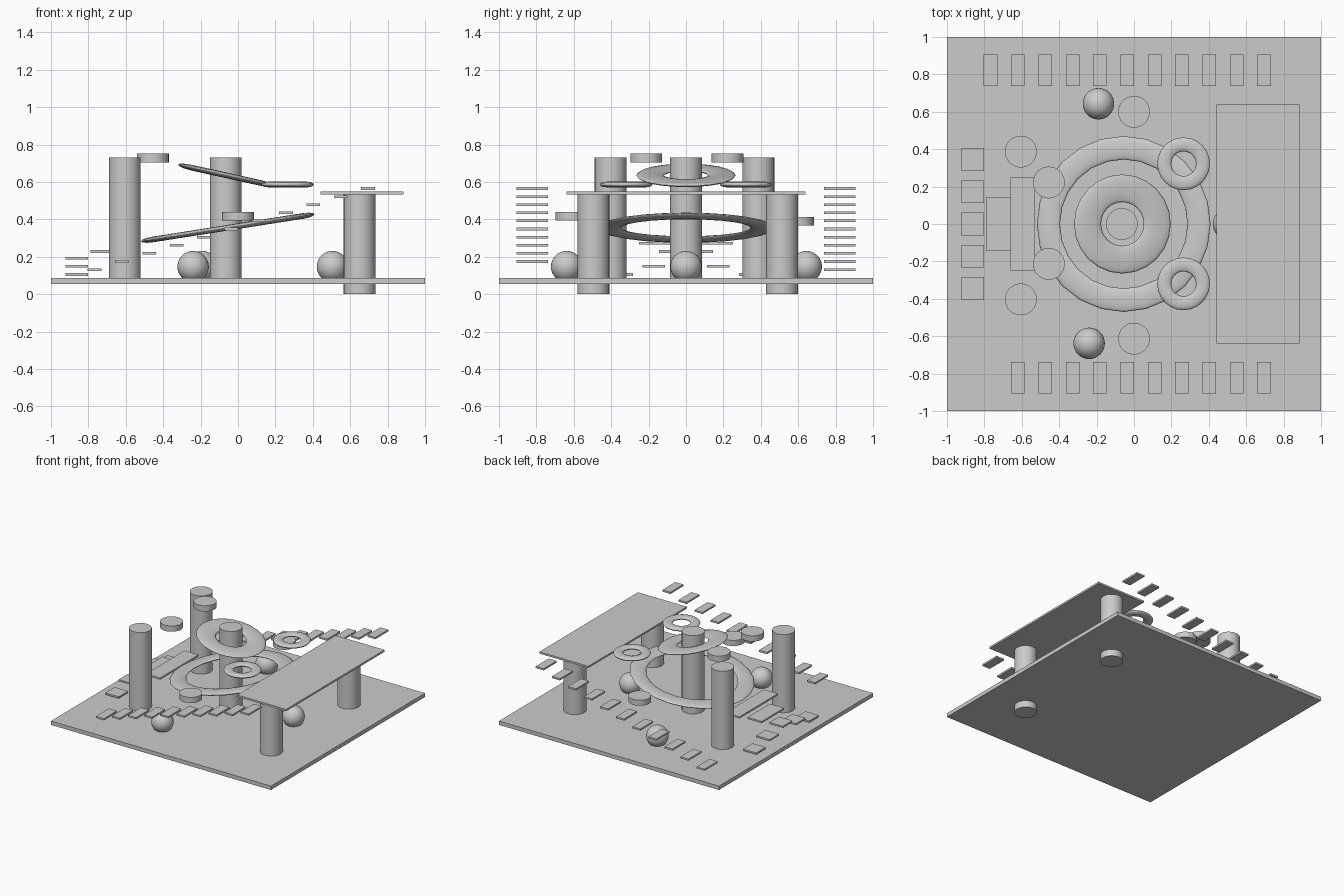
import bpy
from math import radians

if "Cube" in bpy.data.objects:
    bpy.data.objects.remove(bpy.data.objects["Cube"])


def finish(name):
    ob = bpy.context.object
    ob.name = name
    return ob


def box(name, x0, x1, y0, y1, z0, z1):
    bpy.ops.mesh.primitive_cube_add(size=1, location=((x0 + x1) / 2, (y0 + y1) / 2, (z0 + z1) / 2))
    ob = finish(name)
    ob.scale = (x1 - x0, y1 - y0, z1 - z0)
    return ob


def slab(name, x, y, z, w, d, t=0.014):
    return box(name, x - w / 2, x + w / 2, y - d / 2, y + d / 2, z - t / 2, z + t / 2)


def cylinder(name, x, y, z0, z1, r=0.085):
    bpy.ops.mesh.primitive_cylinder_add(vertices=32, radius=r, depth=z1 - z0,
                                        location=(x, y, (z0 + z1) / 2))
    bpy.ops.object.shade_smooth_by_angle()
    return finish(name)


def flat_ring(name, x, y, z, outer, inner, thickness, tilt=0.0):
    minor = (outer - inner) / 2
    bpy.ops.mesh.primitive_torus_add(major_segments=24, minor_segments=12,
                                     major_radius=(outer + inner) / 2, minor_radius=minor,
                                     location=(x, y, z), rotation=(0, radians(tilt), 0))
    bpy.ops.object.shade_smooth()
    ob = finish(name)
    ob.scale.z = thickness / (2 * minor)
    return ob


# Base and raised platform
box("base_plate", -1, 1, -1, 1, 0.055, 0.087)
box("raised_platform", 0.44, 0.885, -0.64, 0.64, 0.534, 0.549)

# Columns
cylinder("left_column_back", -0.605, 0.387, 0.06, 0.73)
cylinder("left_column_front", -0.605, -0.403, 0.06, 0.73)
cylinder("centre_column", -0.065, 0, 0.06, 0.73)
cylinder("platform_column_back", 0.65, 0.513, 0, 0.54)
cylinder("platform_column_front", 0.65, -0.495, 0, 0.54)

# Floating discs
cylinder("high_disc_back", -0.455, 0.222, 0.705, 0.752)
cylinder("high_disc_front", -0.455, -0.213, 0.705, 0.752)
cylinder("low_disc_back", 0, 0.6, 0.367, 0.412)
cylinder("low_disc_front", 0, -0.613, 0.394, 0.44)

# Tilted and level rings
flat_ring("lower_ring", -0.055, 0, 0.355, 0.47, 0.345, 0.03, -8.9)
flat_ring("upper_ring", -0.062, 0, 0.635, 0.265, 0.117, 0.03, 12.5)
for side, y in (("back", 0.322), ("front", -0.32)):
    flat_ring("small_ring_" + side, 0.265, y, 0.586, 0.141, 0.066, 0.03)

# Balls resting on the base
for i, (x, y) in enumerate([(-0.19, 0.643), (-0.24, -0.638), (0.505, 0)]):
    bpy.ops.mesh.primitive_uv_sphere_add(segments=32, ring_count=16, radius=0.084,
                                         location=(x, y, 0.147))
    bpy.ops.object.shade_smooth()
    finish(f"ball_{i + 1}")

# Rising stairs along both sides
for i in range(11):
    x, z = -0.767 + 0.1462 * i, 0.131 + 0.0434 * i
    slab(f"stair_back_{i}", x, 0.822, z, 0.073, 0.168)
    if i:
        slab(f"stair_front_{i}", x, -0.822, z, 0.073, 0.168)

# Entry stepping stones and the two wider steps behind them
for i in range(-2, 3):
    slab(f"stepping_stone_{i + 3}", -0.862, 0.172 * i, 0.192 - 0.0435 * abs(i), 0.122, 0.122)
slab("narrow_step", -0.725, 0, 0.228, 0.128, 0.29)
slab("wide_step", -0.597, 0, 0.272, 0.128, 0.5)
